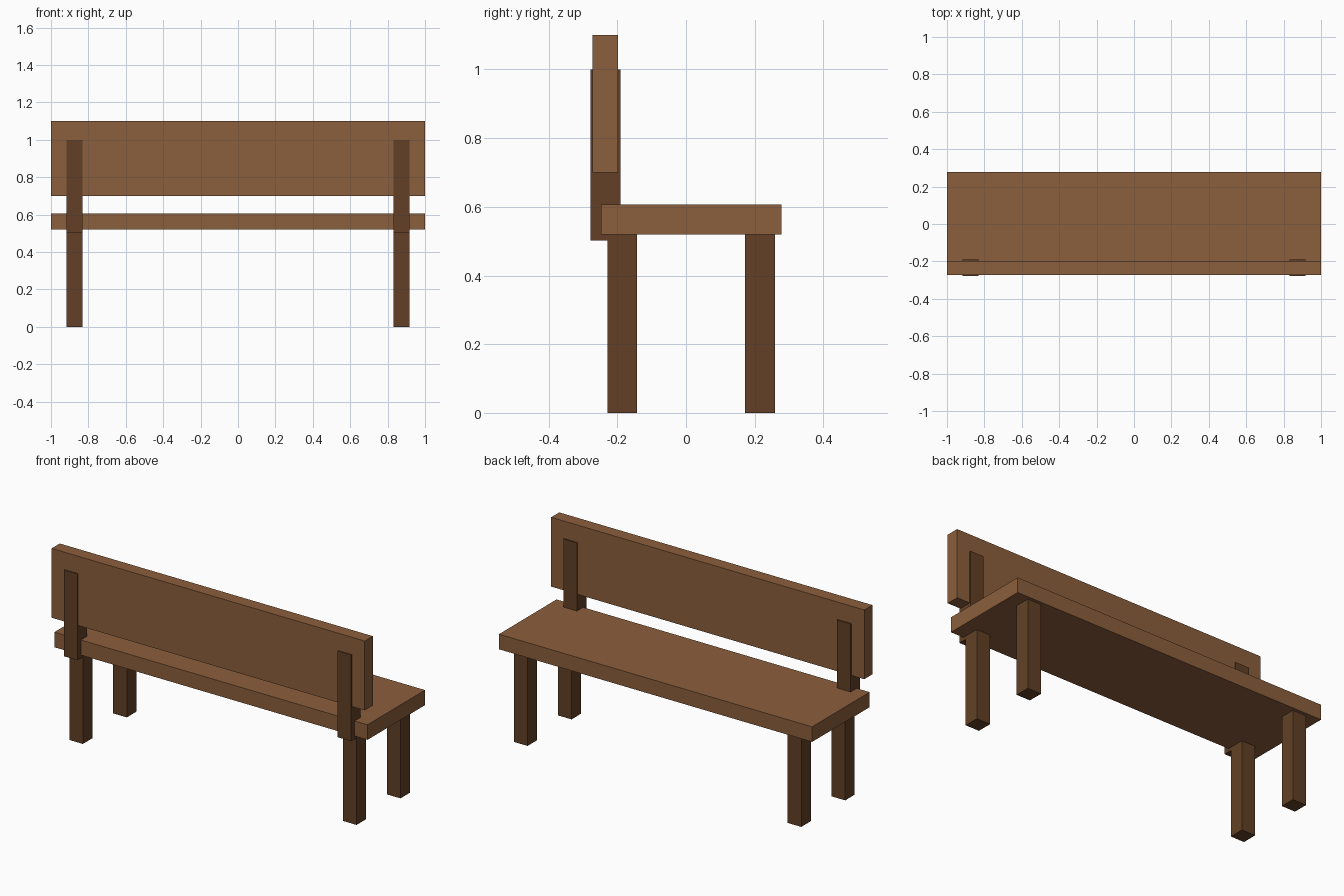
import bpy
import bmesh
from mathutils import Matrix, Vector

default = bpy.data.objects.get("Cube")
if default:
    bpy.data.objects.remove(default, do_unlink=True)


def make_material(name, rgb):
    mat = bpy.data.materials.new(name)
    mat.use_nodes = True
    colour = (*rgb, 1.0)
    mat.diffuse_color = colour
    mat.node_tree.nodes["Principled BSDF"].inputs["Base Color"].default_value = colour
    return mat


plank_wood = make_material("plank brown", (0.258, 0.112, 0.045))
frame_wood = make_material("dark frame brown", (0.122, 0.051, 0.019))


def add_box(name, x, y, z, mat):
    """Box spanning the given (low, high) range on each axis."""
    low, high = (Vector(corner) for corner in zip(x, y, z))
    bm = bmesh.new()
    place = Matrix.Translation((low + high) / 2) @ Matrix.Diagonal((*(high - low), 1))
    bmesh.ops.create_cube(bm, size=1, matrix=place)
    mesh = bpy.data.meshes.new(name)
    bm.to_mesh(mesh)
    bm.free()
    mesh.materials.append(mat)
    obj = bpy.data.objects.new(name, mesh)
    bpy.context.collection.objects.link(obj)
    return obj


# Planks
add_box("seat", (-1, 1), (-0.247, 0.278), (0.52, 0.607), plank_wood)
add_box("backrest", (-1, 1), (-0.272, -0.198), (0.7, 1.1), plank_wood)

# Legs and backrest posts, one set at each end
half = 0.0435
for side, centre in (("left", 0.874), ("right", -0.874)):
    span = (centre - half, centre + half)
    add_box(f"{side}_leg_inner", span, (-0.229, -0.142), (0, 0.522), frame_wood)
    add_box(f"{side}_leg_outer", span, (0.172, 0.259), (0, 0.522), frame_wood)
    add_box(f"{side}_back_post", span, (-0.278, -0.191), (0.502, 1.0), frame_wood)
